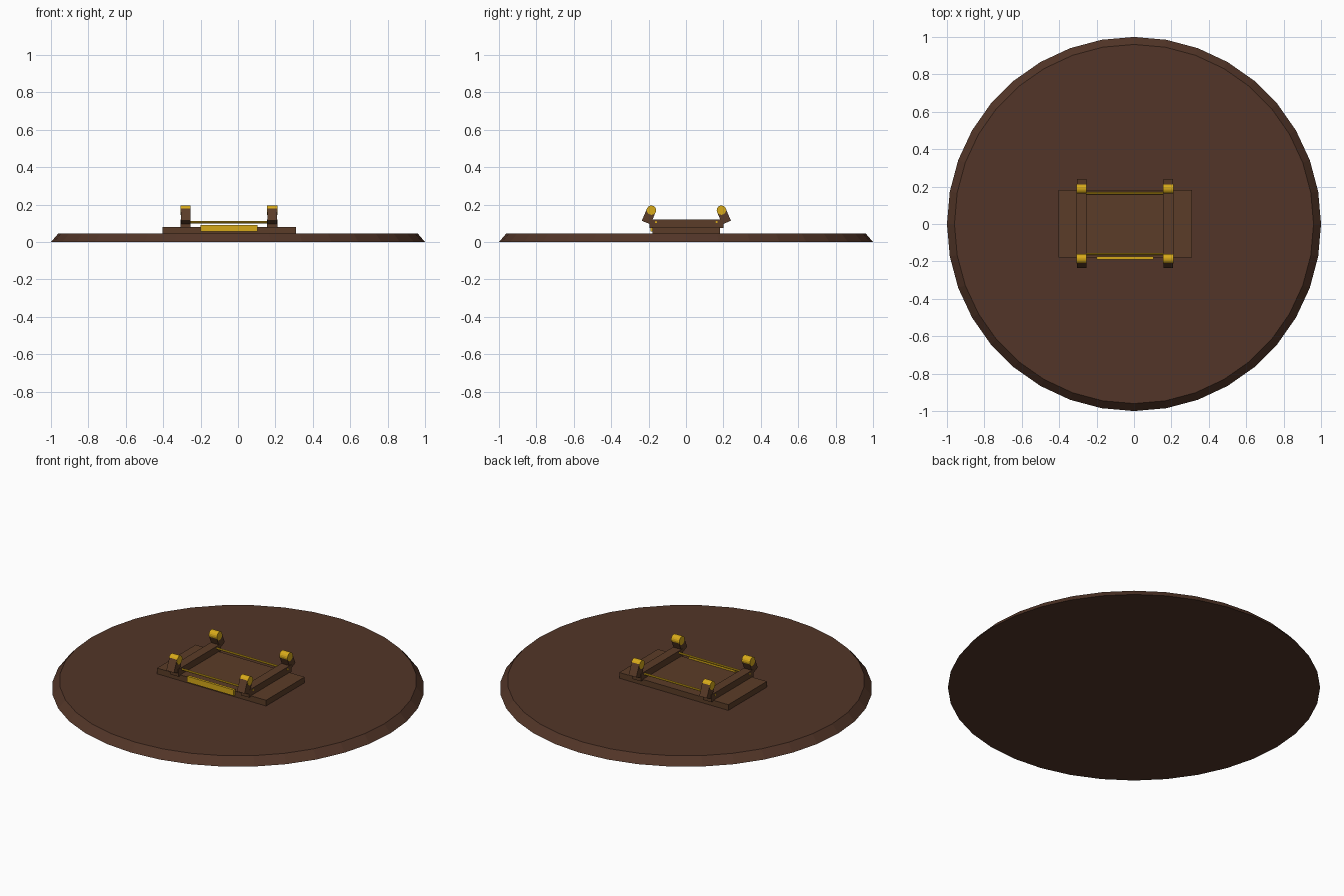
import bpy, math
from mathutils import Matrix

if "Cube" in bpy.data.objects:
    bpy.data.objects.remove(bpy.data.objects["Cube"])


def material(name, rgb):
    m = bpy.data.materials.new(name)
    m.diffuse_color = (*rgb, 1)
    m.use_nodes = True
    m.node_tree.nodes["Principled BSDF"].inputs["Base Color"].default_value = m.diffuse_color
    return m


DARK = material("dark_wood", (0.085, 0.036, 0.021))
WOOD = material("wood", (0.105, 0.046, 0.021))
GOLD = material("gold", (0.68, 0.40, 0.01))


def finish(name, mat):
    ob = bpy.context.object
    ob.name = name
    ob.data.materials.append(mat)
    return ob


def box(name, lo, hi, mat):
    bpy.ops.mesh.primitive_cube_add(size=1)
    size = [b - a for a, b in zip(lo, hi)]
    mid = [(a + b) / 2 for a, b in zip(lo, hi)]
    ob = finish(name, mat)
    ob.data.transform(Matrix.Translation(mid) @ Matrix.Diagonal((*size, 1)))
    return ob


def rod(name, x0, x1, y, z, r, sides, mat):
    bpy.ops.mesh.primitive_cylinder_add(
        vertices=sides, radius=r, depth=x1 - x0,
        location=((x0 + x1) / 2, y, z), rotation=(0, math.pi / 2, 0))
    return finish(name, mat)


# Round base with sloped rim
bpy.ops.mesh.primitive_cone_add(vertices=36, radius1=1, radius2=0.96,
                                depth=0.046, location=(0, 0, 0.023))
finish("round_base", DARK)

# Plinth and name plate
box("plinth", (-0.405, -0.18, 0.04), (0.31, 0.182, 0.08), WOOD)
box("front_plaque", (-0.2, -0.19, 0.055), (0.105, -0.175, 0.09), GOLD)

# Two cradles, each with leaning arms and gold end rolls
TILT, LENGTH, Y0 = math.radians(23), 0.072, 0.002
for side, x in (("left", -0.28), ("right", 0.183)):
    box(side + "_crossbar", (x - 0.027, -0.196, 0.075),
        (x + 0.027, 0.2, 0.119), WOOD)
    for end, s in (("front", -1), ("back", 1)):
        y = Y0 + s * 0.187
        arm = box(f"{side}_{end}_arm", (-0.025, -0.025, -LENGTH),
                  (0.025, 0.025, 0), WOOD)
        arm.location = (x, y, 0.17)
        arm.rotation_euler = (s * TILT, 0, 0)
        rod(f"{side}_{end}_roll", x - 0.027, x + 0.027, y, 0.17, 0.025, 16, GOLD)

# Thin gold rails joining the cradles
for end, s in (("front", -1), ("back", 1)):
    rod(end + "_rail", -0.308, 0.212, Y0 + s * 0.162, 0.106, 0.006, 8, GOLD)
